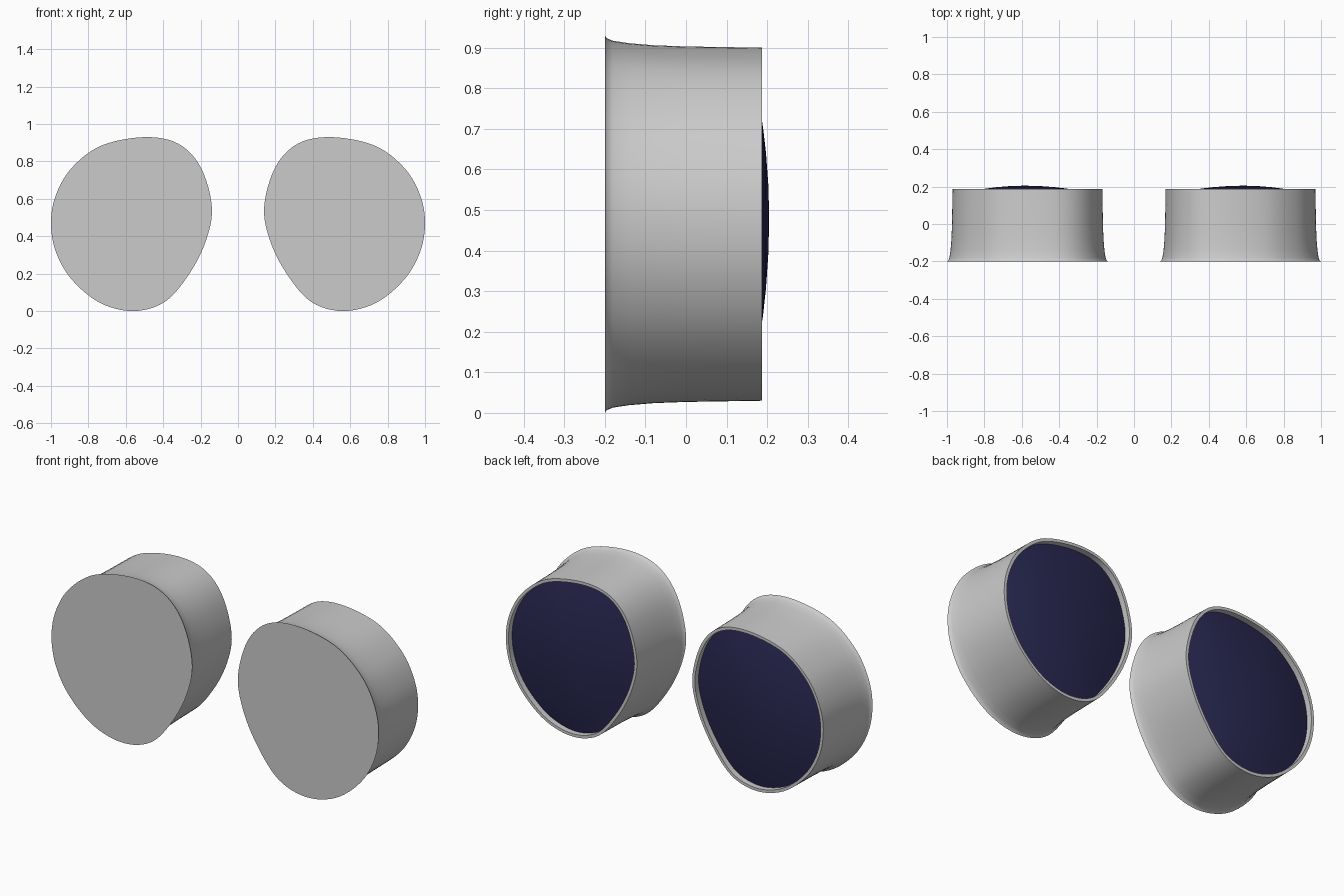
import bpy, bmesh
from mathutils import Vector

if "Cube" in bpy.data.objects:
    bpy.data.objects.remove(bpy.data.objects["Cube"])

# Egg-shaped front outline of one eyepiece (x, z)
OUTLINE = [(-0.14, 0.56), (-0.17, 0.38), (-0.26, 0.2), (-0.39, 0.05), (-0.56, 0.0),
           (-0.74, 0.045), (-0.89, 0.17), (-0.975, 0.32), (-1.0, 0.48), (-0.97, 0.63),
           (-0.885, 0.77), (-0.73, 0.885), (-0.5, 0.93), (-0.32, 0.895), (-0.2, 0.77)]
CENTRE = Vector((-0.585, 0.48))


def smooth_loop(points, steps=6):
    """Closed Catmull-Rom curve through the points."""
    p = [Vector(q) for q in points]
    n, out = len(p), []
    for i in range(n):
        a, b, c, d = p[i - 1], p[i], p[(i + 1) % n], p[(i + 2) % n]
        for s in range(steps):
            t = s / steps
            out.append(0.5 * (2 * b + (c - a) * t + (2 * a - 5 * b + 4 * c - d) * t * t
                              + (3 * b - a - 3 * c + d) * t ** 3))
    return out


def inset(loop, dist):
    """Move each point inward along the local normal."""
    out = []
    for i, p in enumerate(loop):
        tan = (loop[(i + 1) % len(loop)] - loop[i - 1]).normalized()
        nrm = Vector((-tan.y, tan.x))
        if nrm.dot(CENTRE - p) < 0:
            nrm = -nrm
        out.append(p + nrm * dist)
    return out


def build(name, rings, cap_start=False, cap_end=False, tip=None, color=None):
    """Bridge (loop, y) rings into a surface and mirror it across x."""
    bm = bmesh.new()
    rows = [[bm.verts.new((p.x, y, p.y)) for p in loop] for loop, y in rings]
    n = len(rows[0])
    for r, s in zip(rows, rows[1:]):
        for i in range(n):
            j = (i + 1) % n
            bm.faces.new((r[i], r[j], s[j], s[i]))
    if cap_start:
        bm.faces.new(rows[0])
    if cap_end:
        bm.faces.new(rows[-1])
    if tip is not None:
        v = bm.verts.new((CENTRE.x, tip, CENTRE.y))
        for i in range(n):
            bm.faces.new((rows[-1][i], rows[-1][(i + 1) % n], v))
    bmesh.ops.recalc_face_normals(bm, faces=bm.faces)
    if tip is not None:
        bm.normal_update()
        if sum(f.normal.y for f in bm.faces) < 0:
            bmesh.ops.reverse_faces(bm, faces=bm.faces)
    mesh = bpy.data.meshes.new(name)
    bm.to_mesh(mesh)
    bm.free()
    ob = bpy.data.objects.new(name, mesh)
    bpy.context.collection.objects.link(ob)
    ob.modifiers.new("mirror", 'MIRROR')
    if color:
        mat = bpy.data.materials.new(name)
        mat.diffuse_color = color
        mat.use_nodes = True
        mat.node_tree.nodes["Principled BSDF"].inputs["Base Color"].default_value = mat.diffuse_color
        mesh.materials.append(mat)
    bpy.ops.object.select_all(action='DESELECT')
    ob.select_set(True)
    bpy.context.view_layer.objects.active = ob
    bpy.ops.object.shade_smooth_by_angle(angle=0.6)
    return ob


base = smooth_loop(OUTLINE)

# Eyepiece cups: flared wall, flat front, thin rim stepping in to the lens seat
WALL = [(0, -0.2), (0.007, -0.195), (0.013, -0.18), (0.019, -0.14), (0.024, -0.08),
        (0.027, 0.0), (0.03, 0.187), (0.046, 0.187), (0.046, 0.15)]
build("eyepiece_cup", [(inset(base, d), y) for d, y in WALL], cap_start=True, cap_end=True)

# Dark, gently domed lenses set inside the rims
edge = inset(base, 0.045)
lens_rings = [([CENTRE + (p - CENTRE) * t for p in edge], 0.205 - 0.05 * t * t)
              for t in (1, 0.85, 0.7, 0.55, 0.4, 0.2)]
build("lens", lens_rings, tip=0.205, color=(0.02, 0.02, 0.08, 1))
